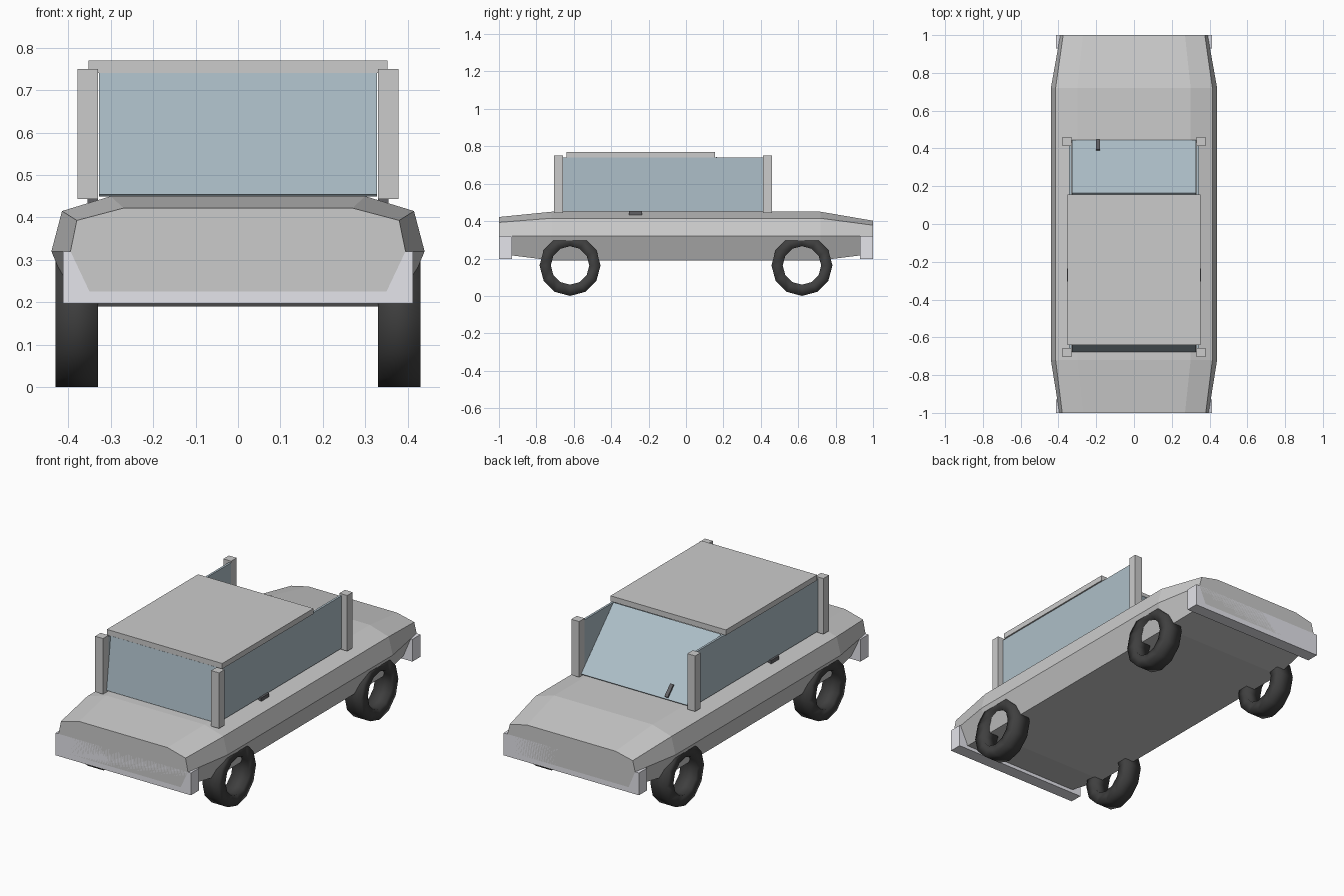
import bpy, bmesh, math
from mathutils import Vector

if "Cube" in bpy.data.objects:
    bpy.data.objects.remove(bpy.data.objects["Cube"])


def material(name, rgb):
    m = bpy.data.materials.new(name)
    m.diffuse_color = (*rgb, 1)
    m.use_nodes = True
    m.node_tree.nodes["Principled BSDF"].inputs["Base Color"].default_value = m.diffuse_color
    return m


RUBBER = material("rubber", (0.05, 0.05, 0.05))
GLASS = material("tinted_glass", (0.42, 0.52, 0.58))
CHROME = material("bumper_metal", (0.78, 0.78, 0.83))
DARK = material("dark_trim", (0.12, 0.12, 0.13))


def finish(name, bm, mat=None):
    bmesh.ops.recalc_face_normals(bm, faces=bm.faces)
    me = bpy.data.meshes.new(name)
    bm.to_mesh(me)
    bm.free()
    ob = bpy.data.objects.new(name, me)
    bpy.context.collection.objects.link(ob)
    if mat:
        me.materials.append(mat)
    return ob


def box(name, x, y, z, mat=None):
    bm = bmesh.new()
    bmesh.ops.create_cube(bm, size=1)
    for v in bm.verts:
        v.co = Vector([lo + (c + 0.5) * (hi - lo) for c, (lo, hi) in zip(v.co, (x, y, z))])
    return finish(name, bm, mat)


def sloped_panel(name, x, low, high, thick, mat):
    # flat panel spanning x, from low (y, z) to high (y, z)
    a, b = Vector(low), Vector(high)
    d = (b - a).normalized()
    n = Vector((-d.y, d.x)) * thick / 2
    bm = bmesh.new()
    rings = [[bm.verts.new((px, p.x, p.y)) for p in (a - n, b - n, b + n, a + n)] for px in x]
    loft(bm, rings)
    return finish(name, bm, mat)


def loft(bm, rings, closed=False):
    count = len(rings)
    for i in range(count if closed else count - 1):
        r, s = rings[i], rings[(i + 1) % count]
        for j in range(len(r)):
            k = (j + 1) % len(r)
            bm.faces.new((r[j], r[k], s[k], s[j]))
    if not closed:
        bm.faces.new(rings[0])
        bm.faces.new(rings[-1])


# body: half sections lofted along y
MID = [(0.385, 0.19), (0.44, 0.32), (0.415, 0.415), (0.30, 0.45)]
SECTIONS = [
    (-1.0, [(0.35, 0.225), (0.395, 0.32), (0.38, 0.393), (0.27, 0.422)]),
    (-0.72, MID),
    (0.72, MID),
    (1.0, [(0.35, 0.225), (0.39, 0.32), (0.375, 0.378), (0.27, 0.402)]),
]
bm = bmesh.new()
rings = []
for y, half in SECTIONS:
    outline = half + [(-x, z) for x, z in reversed(half)]
    rings.append([bm.verts.new((x, y, z)) for x, z in outline])
loft(bm, rings)
finish("body", bm)

# bumpers
box("bumper_front", (-0.413, 0.413), (-1, -0.93), (0.197, 0.32), CHROME)
box("bumper_back", (-0.413, 0.413), (0.93, 1), (0.197, 0.32), CHROME)

# roof and end windows
box("roof", (-0.352, 0.352), (-0.64, 0.155), (0.74, 0.77))
sloped_panel("windshield", (-0.328, 0.328), (0.442, 0.453), (0.16, 0.74), 0.01, GLASS)
sloped_panel("end_window", (-0.328, 0.328), (-0.672, 0.453), (-0.636, 0.74), 0.01, GLASS)

# wiper lying on the windshield
sloped_panel("wiper", (-0.2, -0.18), (0.442, 0.465), (0.39, 0.516), 0.012, DARK)

for side, s in (("right", 1), ("left", -1)):
    def span(a, b):
        return tuple(sorted((s * a, s * b)))

    # side window, handle and pillars
    box(f"side_window_{side}", span(0.332, 0.344), (-0.67, 0.43), (0.45, 0.74), GLASS)
    box(f"door_handle_{side}", span(0.33, 0.355), (-0.305, -0.235), (0.433, 0.453), DARK)
    for end, y in (("front", -0.681), ("back", 0.436)):
        box(f"pillar_{end}_{side}", span(0.33, 0.378), (y - 0.024, y + 0.024), (0.443, 0.75))

    # open ring tyres
    for end, y in (("front", -0.62), ("back", 0.62)):
        bm = bmesh.new()
        rings = []
        for i in range(12):
            a = 2 * math.pi * i / 12
            rings.append([bm.verts.new((s * x, y + r * math.sin(a), 0.163 - r * math.cos(a)))
                          for x, r in ((0.33, 0.103), (0.43, 0.103), (0.43, 0.163), (0.33, 0.163))])
        loft(bm, rings, closed=True)
        for f in bm.faces:
            f.smooth = True
        finish(f"tyre_{end}_{side}", bm, RUBBER)
